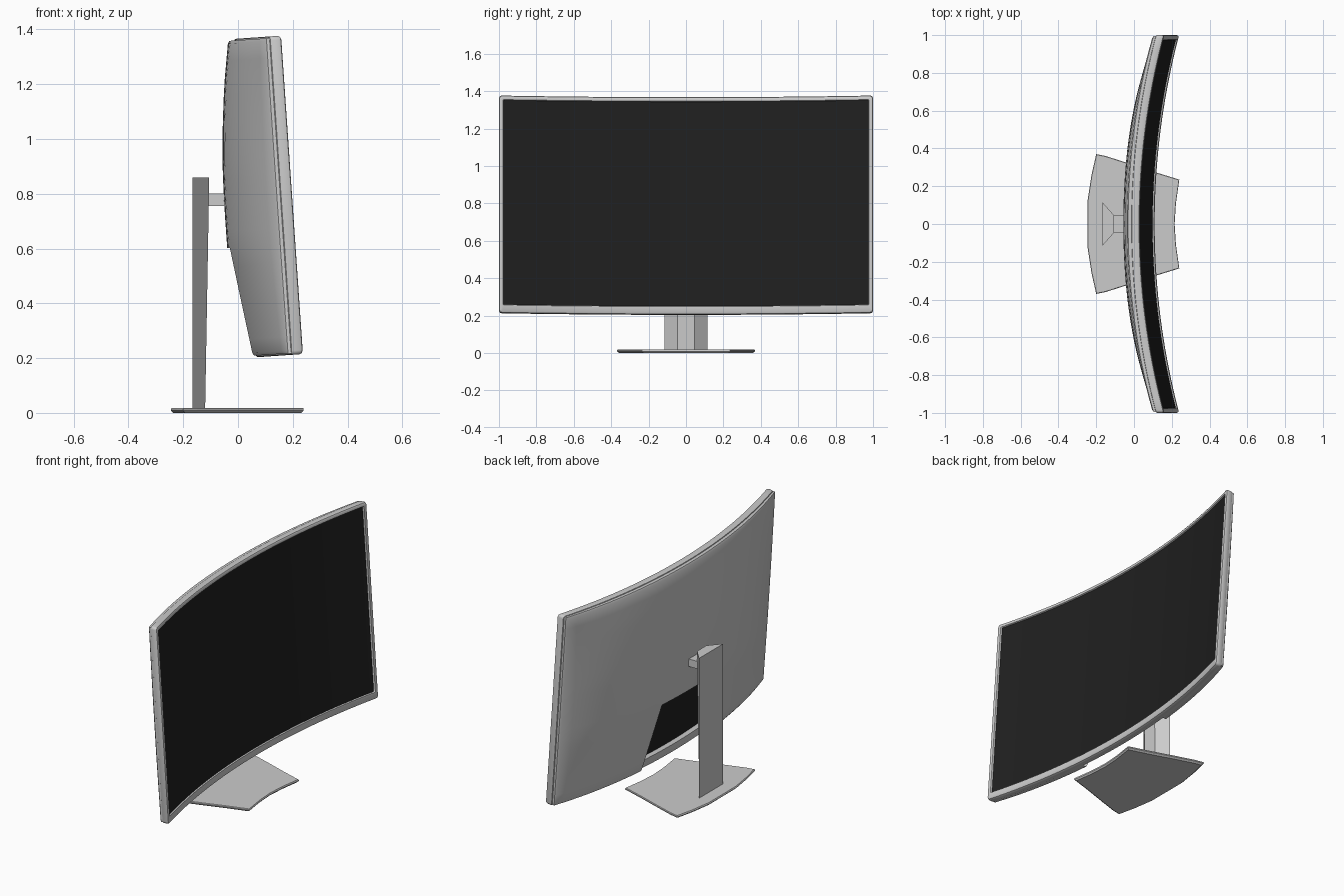
import bpy, bmesh, math
from mathutils import Vector

if "Cube" in bpy.data.objects:
    bpy.data.objects.remove(bpy.data.objects["Cube"])

TILT = math.radians(3.93)
H = 1.165          # panel height
SAG = 0.13         # depth of the horizontal curve
R = (1 + SAG * SAG) / (2 * SAG)


def place(y, v, u):
    """Panel space (across, up, toward viewer) to world: bend, then tilt."""
    d = u + R - math.sqrt(R * R - y * y)
    c, s = math.cos(TILT), math.sin(TILT)
    return Vector((0.11 + d * c - v * s, y, 0.206 + d * s + v * c))


def finish(name, bm, smooth=None, color=None):
    bmesh.ops.remove_doubles(bm, verts=bm.verts, dist=1e-5)
    bmesh.ops.recalc_face_normals(bm, faces=bm.faces)
    me = bpy.data.meshes.new(name)
    bm.to_mesh(me)
    bm.free()
    ob = bpy.data.objects.new(name, me)
    bpy.context.collection.objects.link(ob)
    if color:
        mat = bpy.data.materials.new(name + "_colour")
        mat.diffuse_color = color
        mat.use_nodes = True
        mat.node_tree.nodes["Principled BSDF"].inputs["Base Color"].default_value = mat.diffuse_color
        me.materials.append(mat)
    if smooth:
        bpy.ops.object.select_all(action='DESELECT')
        ob.select_set(True)
        bpy.context.view_layer.objects.active = ob
        bpy.ops.object.shade_smooth_by_angle(angle=math.radians(smooth))
    return ob


def bridge(bm, a, b):
    for i in range(len(a)):
        j = (i + 1) % len(a)
        bm.faces.new((a[i], a[j], b[j], b[i]))


def loft(name, loops, smooth=None):
    """Closed solid through matching outlines, capped at both ends."""
    bm = bmesh.new()
    rings = [[bm.verts.new(p) for p in l] for l in loops]
    for a, b in zip(rings, rings[1:]):
        bridge(bm, a, b)
    bm.faces.new(rings[0])
    bm.faces.new(rings[-1])
    return finish(name, bm, smooth)


def rect_loop(side, bottom, top, r, n=32):
    """Rounded rectangle in panel space, subdivided so it can be bent."""
    w, lo, hi = 1 - side, bottom, H - top
    pts = []
    corners = ((w - r, lo + r, -90), (w - r, hi - r, 0), (-w + r, hi - r, 90), (-w + r, lo + r, 180))
    for cy, cv, a0 in corners:
        for k in range(4):
            a = math.radians(a0 + 30 * k)
            pts.append((cy + r * math.cos(a), cv + r * math.sin(a)))
        if a0 in (0, 180):                      # long top / bottom edges
            sgn = -1 if a0 == 0 else 1
            for k in range(1, n):
                pts.append((sgn * (w - r) * (2 * k / n - 1), hi if a0 == 0 else lo))
    return pts


# bezel: (side, bottom, top inset, depth, corner radius)
bm = bmesh.new()
rings = []
for s, b, t, u, r in ((.03, .05, .03, -.045, .004), (.008, .008, .008, -.045, .012),
                      (.002, .002, .002, -.042, .014), (0, 0, 0, -.036, .015),
                      (0, 0, 0, -.012, .015), (.003, .003, .003, -.004, .014),
                      (.01, .01, .01, 0, .01), (.022, .042, .022, -.001, .004),
                      (.026, .046, .026, -.012, .003)):
    rings.append([bm.verts.new(place(y, v, u)) for y, v in rect_loop(s, b, t, r)])
for i, ring in enumerate(rings):
    bridge(bm, ring, rings[(i + 1) % len(rings)])
finish("bezel", bm, 35)

# screen: bent dark sheet inside the bezel
bm = bmesh.new()
N = 32
cols = [[bm.verts.new(place(.978 * (2 * i / N - 1), v, -.009)) for v in (.043, H - .023)]
        for i in range(N + 1)]
for a, b in zip(cols, cols[1:]):
    bm.faces.new((a[0], b[0], b[1], a[1]))
finish("screen", bm, 30, (.014, .014, .014, 1))

# back shell: bulged sheet with rim and a flared notch at the bottom centre
NOTCH_Y, NOTCH_V, E = .27, .405, .006
BULGE = ((0, .010), (.405, .062), (.55, .062), (.70, .059), (.85, .048), (1.0, .032), (H, .006))


def bulge(v):
    for (a, p), (b, q) in zip(BULGE, BULGE[1:]):
        if v <= b:
            return p + (q - p) * (v - a) / (b - a)
    return BULGE[-1][1]


half = [NOTCH_Y * k / 5 for k in range(6)]
half += [NOTCH_Y + (1 - E - .01 - NOTCH_Y) * k / 12 for k in range(1, 13)] + [1 - E, 1 - E]
ys = [-y for y in reversed(half[1:])] + half
vs = [E, E, E + .01] + [NOTCH_V * k / 6 for k in range(1, 7)]
vs += [NOTCH_V + (H - E - .01 - NOTCH_V) * k / 12 for k in range(1, 13)] + [H - E, H - E]
bm = bmesh.new()
grid = []
for j, v in enumerate(vs):
    row = []
    for i, c in enumerate(ys):
        a = abs(c)
        fall = a / NOTCH_Y if a <= NOTCH_Y else max(0, (1 - E - a) / (1 - E - NOTCH_Y))
        y = c + math.copysign(.08 * fall * max(0, 1 - v / NOTCH_V), c)
        if i in (0, len(ys) - 1) or j in (0, len(vs) - 1):
            u = -.042                                    # front of the rim
        else:
            near = min(1 - E - a, v - E, H - E - v)      # soften the outer edge
            u = -.060 - bulge(v) * (1 - a ** 4) + (.005 if near < .005 else 0)
        row.append(bm.verts.new(place(y, v, u)))
    grid.append(row)
for j in range(len(vs) - 1):
    for i in range(len(ys) - 1):
        mid = abs(ys[i] + ys[i + 1]) / 2
        if mid < NOTCH_Y and vs[j + 1] < NOTCH_V + .001:
            continue
        bm.faces.new((grid[j][i], grid[j][i + 1], grid[j + 1][i + 1], grid[j + 1][i]))
finish("back_shell", bm, 35)

# stand column: tapered trapezoid section
def section(front, z):
    return [(-.167, -.115, z), (front, -.045, z), (front, .045, z), (-.167, .115, z)]


loft("stand_column", [section(-.12, .012), section(-.105, .86)])

# arm joining column and shell
loft("stand_arm", [[(x, -.047, .755), (x, .047, .755), (x, .047, .80), (x, -.047, .80)]
                   for x in (-.115, -.045)])

# foot plate: one half outlined, mirrored across y
side = [(-.245, .13), (-.225, .26), (-.20, .37), (-.15, .36), (-.04, .325),
        (.11, .275), (.24, .235), (.222, .11)]
outline = side + [(.215, 0)] + [(x, -y) for x, y in reversed(side)]
loft("foot_plate", [[(x * k, y * k, z) for x, y in outline]
                    for k, z in ((.965, 0), (1, .008), (1, .014), (.99, .018))])
